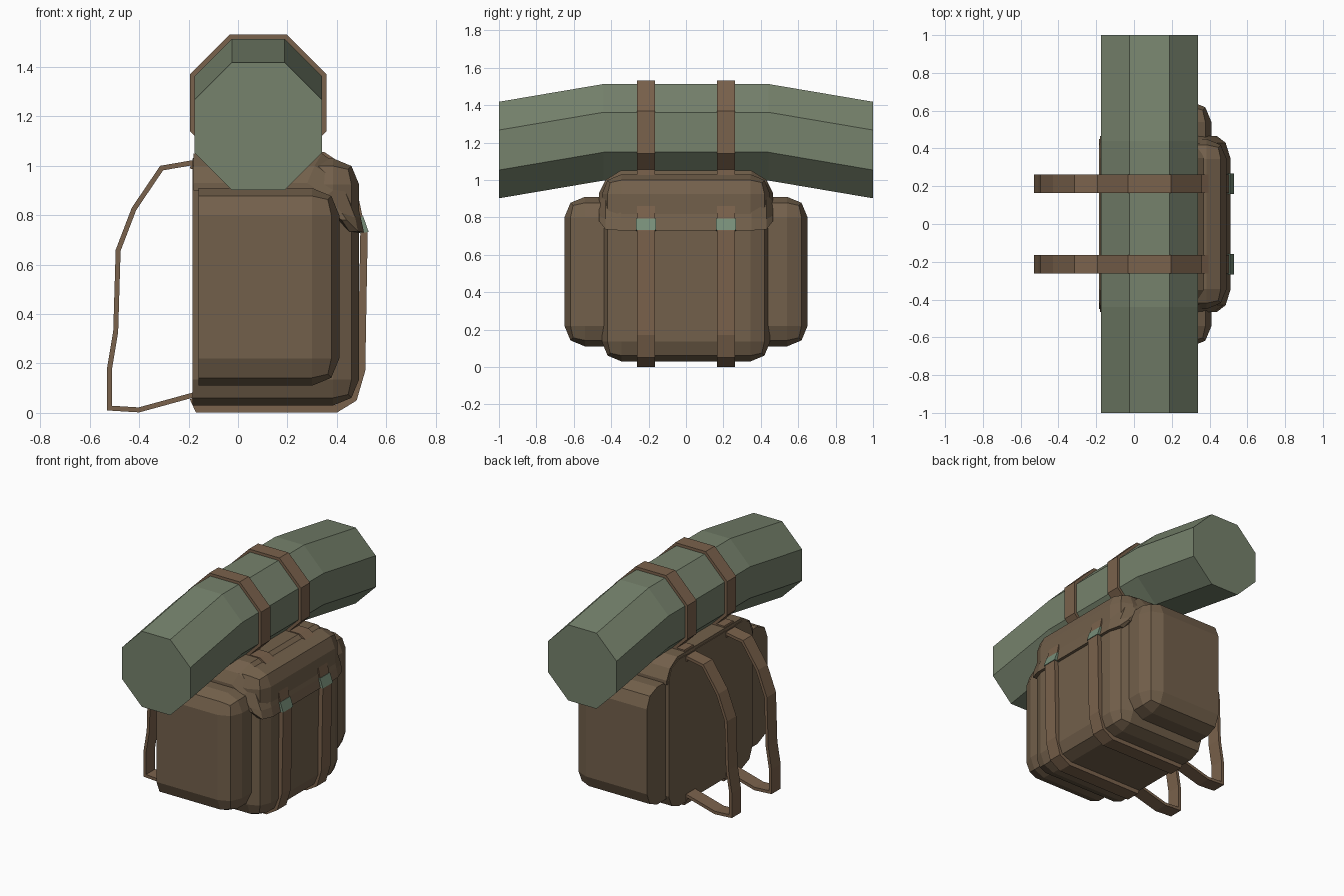
import bpy, bmesh, math
from mathutils import Vector

if "Cube" in bpy.data.objects:
    bpy.data.objects.remove(bpy.data.objects["Cube"])


def material(name, rgb):
    m = bpy.data.materials.new(name)
    m.diffuse_color = (*rgb, 1)
    m.use_nodes = True
    m.node_tree.nodes["Principled BSDF"].inputs["Base Color"].default_value = m.diffuse_color
    return m


CANVAS = material("brown canvas", (0.170, 0.117, 0.070))
LEATHER = material("tan strap", (0.195, 0.122, 0.072))
GREEN = material("green bedroll", (0.180, 0.223, 0.150))
BUCKLE = material("green buckle", (0.185, 0.270, 0.190))


def finish(name, bm, mat):
    bmesh.ops.recalc_face_normals(bm, faces=bm.faces)
    me = bpy.data.meshes.new(name)
    bm.to_mesh(me)
    bm.free()
    me.materials.append(mat)
    ob = bpy.data.objects.new(name, me)
    bpy.context.collection.objects.link(ob)
    return ob


def loft(name, sections, mat):
    """Join (y, [(x, z), ...]) cross-sections along y and cap both ends."""
    bm = bmesh.new()
    rings = [[bm.verts.new((x, y, z)) for x, z in pts] for y, pts in sections]
    n = len(rings[0])
    for a, b in zip(rings, rings[1:]):
        for i in range(n):
            j = (i + 1) % n
            bm.faces.new((a[i], a[j], b[j], b[i]))
    bm.faces.new(rings[0])
    bm.faces.new(rings[-1])
    return finish(name, bm, mat)


def padded_box(name, lo, hi, width, flat_planes, mat):
    """Box with two-step bevels, except on edges lying in the flat planes."""
    bm = bmesh.new()
    bmesh.ops.create_cube(bm, size=1)
    for v in bm.verts:
        v.co = Vector([lo[i] if v.co[i] < 0 else hi[i] for i in range(3)])
    edges = [e for e in bm.edges if not any(
        all(abs(v.co[axis] - val) < 1e-4 for v in e.verts) for axis, val in flat_planes)]
    bmesh.ops.bevel(bm, geom=edges, offset=width, segments=2, profile=0.5, affect='EDGES')
    return finish(name, bm, mat)


def ribbon(name, path, thick, y0, y1, mat):
    """Flat band: an xz path given a thickness on its right, extruded in y."""
    p = [Vector(q) for q in path]
    inner = []
    for i, q in enumerate(p):
        d0 = (q - p[i - 1]).normalized() if i else (p[1] - q).normalized()
        d1 = (p[i + 1] - q).normalized() if i < len(p) - 1 else d0
        n0, n1 = Vector((d0.y, -d0.x)), Vector((d1.y, -d1.x))
        m = (n0 + n1).normalized()
        inner.append(q + m * thick / max(m.dot(n0), 0.5))
    pts = [tuple(q) for q in p + inner[::-1]]
    return loft(name, [(y0, pts), (y1, pts)], mat)


def octagon(cx, cz, apothem):
    r = apothem / math.cos(math.pi / 8)
    return [(cx + r * math.cos(math.pi * (k + .5) / 4),
             cz + r * math.sin(math.pi * (k + .5) / 4)) for k in range(8)]


# Main bag
padded_box("main_bag", (-0.185, -0.45, 0.03), (0.49, 0.45, 1.03), 0.105,
           [(0, -0.185)], CANVAS)

# Side pockets
for side, s in (("left", 1), ("right", -1)):
    ys = sorted((s * 0.40, s * 0.65))
    padded_box(side + "_side_pocket", (-0.16, ys[0], 0.11), (0.41, ys[1], 0.91), 0.11,
               [(0, -0.16), (1, s * 0.40)], CANVAS)

# Top flap, falling away at both ends
mid = [(-.18, .90), (-.18, 1.05), (.34, 1.05), (.455, .965), (.497, .79), (.51, .73), (.46, .73), (.30, .88)]
near = [(-.18, .90), (-.18, 1.00), (.31, 1.00), (.42, .93), (.475, .79), (.485, .735), (.45, .735), (.30, .88)]
end = [(-.18, .90), (-.18, .93), (.28, .93), (.36, .88), (.42, .81), (.44, .78), (.42, .78), (.30, .88)]
loft("top_flap", [(-.465, end), (-.43, near), (-.35, mid),
                  (.35, mid), (.43, near), (.465, end)], CANVAS)

# Bedroll, drooping at both ends
loft("bedroll", [(y, octagon(0.082, z, 0.258)) for y, z in
                 ((-1, 1.16), (-.44, 1.255), (.44, 1.255), (1, 1.16))], GREEN)

# Straps and buckles, one set on each side
bag_path = [(-.195, .99), (-.172, 1.06), (.35, 1.055), (.465, .98), (.505, .79), (.525, .73),
            (.515, .17), (.48, .05), (.40, .001), (-.17, .001), (-.195, .055)]
shoulder_path = [(-.17, .065), (-.40, .002), (-.53, .010), (-.53, .18), (-.505, .33),
                 (-.495, .66), (-.43, .83), (-.315, 1.0), (-.17, 1.025)]
buckle = [(.475, .79), (.507, .795), (.529, .732), (.49, .728)]
for side, s in (("left", 1), ("right", -1)):
    y0, y1 = sorted((s * 0.165, s * 0.263))
    ribbon(side + "_bag_strap", bag_path, 0.03, y0, y1, LEATHER)
    ribbon(side + "_shoulder_strap", shoulder_path, 0.02, y0, y1, LEATHER)
    ring = octagon(0.082, 1.255, 0.277)
    loft(side + "_bedroll_strap", [(y0, ring), (y1, ring)], LEATHER)
    loft(side + "_buckle", [(y0 - .005, buckle), (y1 + .005, buckle)], BUCKLE)
